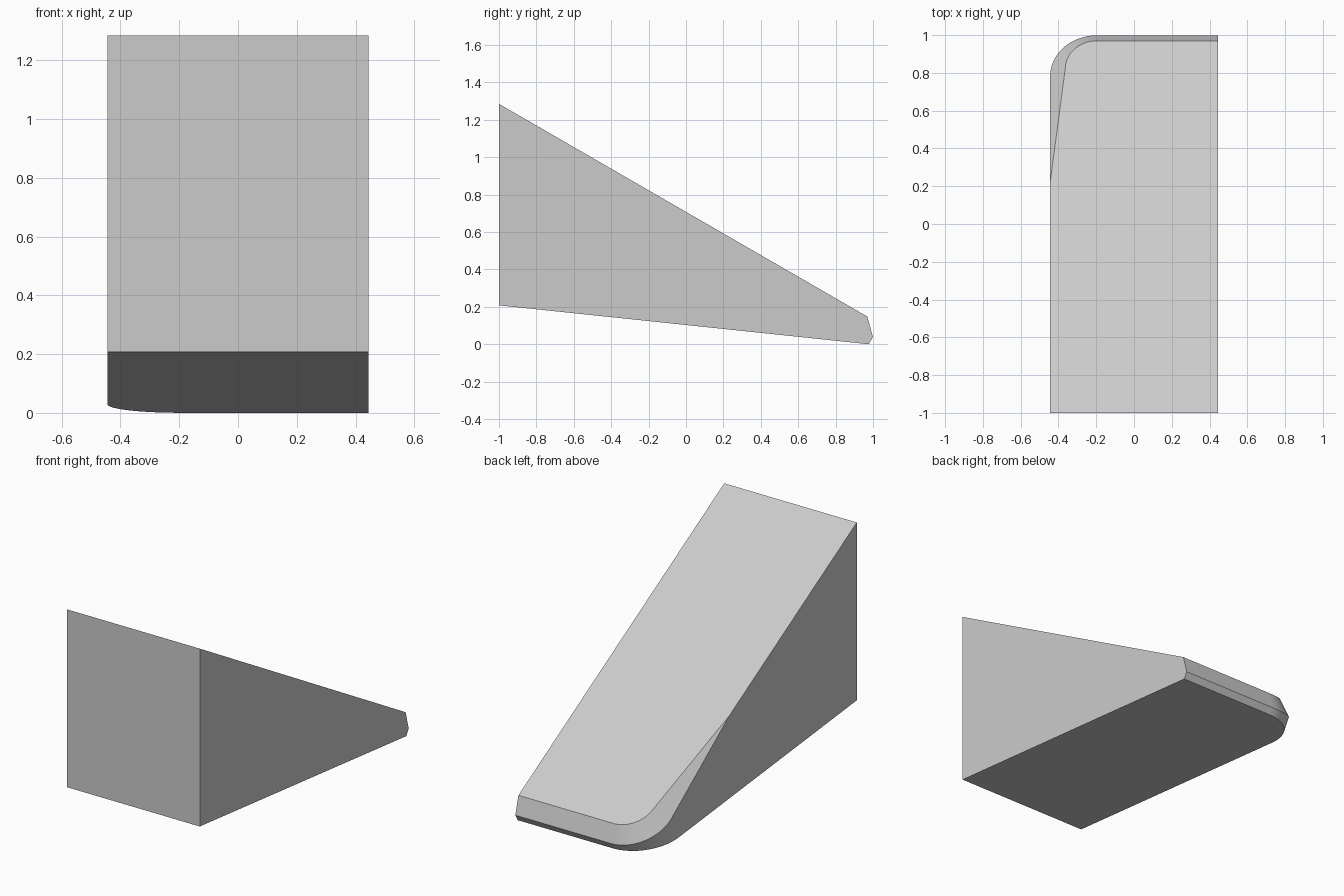
import bpy, bmesh, math

if "Cube" in bpy.data.objects:
    bpy.data.objects.remove(bpy.data.objects["Cube"])

HALF_W = 0.444                 # half width
TILT = math.radians(30)        # slope of the top face
TOP_N = 0.613                  # top plane height along its own normal
BACK_S = 0.846                 # back wall position along the slope
R, CH = 0.25, 0.08             # corner radius and chamfer size
TAPER_S = -0.10                # where the side chamfer runs out
UNDER = math.tan(math.radians(6))
UNDER_Z = 0.103                # underside height at y = 0
STEPS = 16
C, S = math.cos(TILT), math.sin(TILT)


def tilted(x, s, n):
    """Point from coordinates along / normal to the sloped top."""
    return (x, C * s + S * n, -S * s + C * n)


def underside(x, s):
    """Point on the underside straight below the slope position s."""
    y = (s + S * UNDER_Z) / (C + S * UNDER)
    return (x, y, UNDER_Z - UNDER * y)


def top_at(y):
    return (TOP_N - S * y) / C


bm = bmesh.new()
# Rounded back edge: right end, then the arc round the left corner
cx, cs = -HALF_W + R, BACK_S - R
path = [(HALF_W, 0.0, 1.0, BACK_S)]
rim, ridge, base = [], [], []


def add_column(x, s, nx, ns):
    rim.append(bm.verts.new(tilted(x - CH * nx, s - CH * ns, TOP_N)))
    ridge.append(bm.verts.new(tilted(x, s, TOP_N - CH)))
    base.append(bm.verts.new(underside(x, s)))


add_column(HALF_W, BACK_S, 0, 1)
for i in range(STEPS + 1):
    a = math.pi / 2 * i / STEPS
    add_column(cx - R * math.sin(a), cs + R * math.cos(a), -math.sin(a), math.cos(a))

# Front corners and the run-out point of the side chamfer
front_top = [bm.verts.new((x, -1, top_at(-1))) for x in (HALF_W, -HALF_W)]
front_low = [bm.verts.new((x, -1, UNDER_Z + UNDER)) for x in (HALF_W, -HALF_W)]
runout = bm.verts.new(tilted(-HALF_W, TAPER_S, TOP_N))

# Chamfer and wall strips
for upper, lower in ((rim, ridge), (ridge, base)):
    for i in range(len(rim) - 1):
        bm.faces.new((upper[i], upper[i + 1], lower[i + 1], lower[i]))
# Tapering side chamfer
bm.faces.new((rim[-1], runout, ridge[-1]))
# Top, underside, front, left and right faces
bm.faces.new([front_top[0]] + rim + [runout, front_top[1]])
bm.faces.new([front_low[0]] + base + [front_low[1]])
bm.faces.new((front_top[0], front_top[1], front_low[1], front_low[0]))
bm.faces.new((front_top[1], runout, ridge[-1], base[-1], front_low[1]))
bm.faces.new((front_top[0], rim[0], ridge[0], base[0], front_low[0]))
bmesh.ops.recalc_face_normals(bm, faces=bm.faces)

mesh = bpy.data.meshes.new("wedge_block")
bm.to_mesh(mesh)
bm.free()
block = bpy.data.objects.new("wedge_block", mesh)
bpy.context.collection.objects.link(block)

grey = bpy.data.materials.new("light_grey")
grey.diffuse_color = (0.6, 0.6, 0.6, 1)
grey.use_nodes = True
grey.node_tree.nodes["Principled BSDF"].inputs["Base Color"].default_value = grey.diffuse_color
mesh.materials.append(grey)

bpy.context.view_layer.objects.active = block
block.select_set(True)
bpy.ops.object.shade_smooth_by_angle(angle=math.radians(25))
